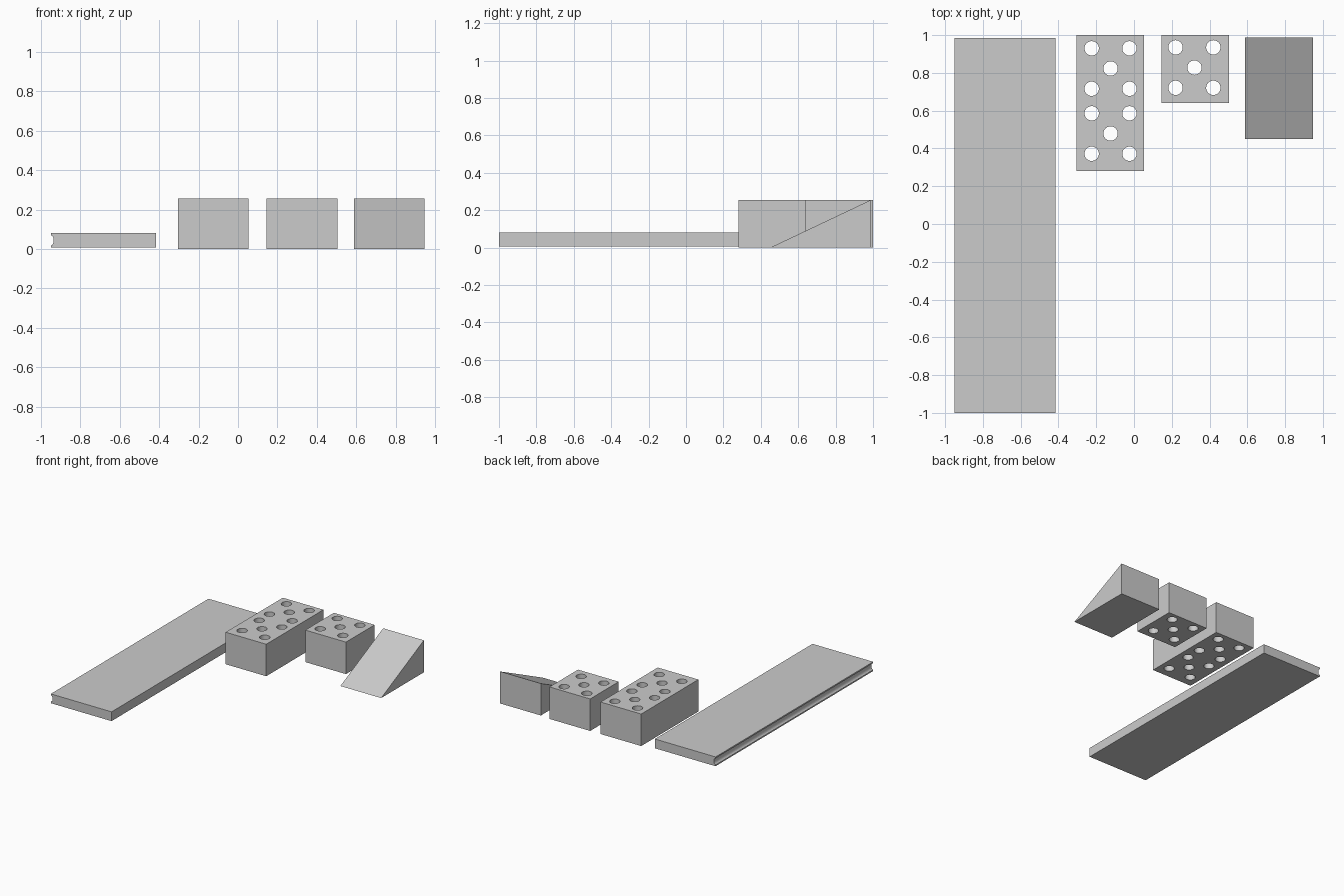
import bpy, math

if "Cube" in bpy.data.objects:
    bpy.data.objects.remove(bpy.data.objects["Cube"])


def prism(name, profile, axis, lo, hi):
    """Extrude a closed 2D profile along x (profile = y,z) or y (profile = x,z)."""
    n = len(profile)
    put = (lambda p, t: (t, p[0], p[1])) if axis == "x" else (lambda p, t: (p[0], t, p[1]))
    verts = [put(p, lo) for p in profile] + [put(p, hi) for p in profile]
    faces = [tuple(range(n)), tuple(reversed(range(n, 2 * n)))]
    faces += [(i, i + n, (i + 1) % n + n, (i + 1) % n) for i in range(n)]
    me = bpy.data.meshes.new(name)
    me.from_pydata(verts, [], faces)
    ob = bpy.data.objects.new(name, me)
    bpy.context.collection.objects.link(ob)
    # consistent outward normals
    bpy.context.view_layer.objects.active = ob
    bpy.ops.object.select_all(action="DESELECT")
    ob.select_set(True)
    bpy.ops.object.mode_set(mode="EDIT")
    bpy.ops.mesh.select_all(action="SELECT")
    bpy.ops.mesh.normals_make_consistent(inside=False)
    bpy.ops.object.mode_set(mode="OBJECT")
    return ob


def drill(ob, holes, radius=0.038):
    """Cut round holes right through a block, then shade their walls smooth."""
    for x, y in holes:
        bpy.ops.mesh.primitive_cylinder_add(vertices=32, radius=radius, depth=0.6,
                                            location=(x, y, 0.127))
        cutter = bpy.context.object
        cutter.name = "hole_cutter"
        cutter.hide_render = True
        mod = ob.modifiers.new("hole", "BOOLEAN")
        mod.operation, mod.solver, mod.object = "DIFFERENCE", "EXACT", cutter
        bpy.context.view_layer.objects.active = ob
        bpy.ops.object.modifier_apply(modifier=mod.name)
        bpy.data.objects.remove(cutter, do_unlink=True)
    bpy.ops.object.select_all(action="DESELECT")
    ob.select_set(True)
    bpy.context.view_layer.objects.active = ob
    bpy.ops.object.shade_smooth_by_angle(angle=math.radians(30))


def block(name, x0, x1, y0, y1, height=0.255):
    return prism(name, [(x0, 0), (x1, 0), (x1, height), (x0, height)], "y", y0, y1)


def five_spots(cx, cy):
    """Quincunx of holes around a centre."""
    return [(cx, cy)] + [(cx + sx * 0.1, cy + sy * 0.107) for sx in (-1, 1) for sy in (-1, 1)]


# Long plank with a rounded groove along its left edge
x0, x1, z0, z1 = -0.95, -0.415, 0.006, 0.08
groove = [(x0 + 0.015 * math.cos(a), 0.043 + 0.026 * math.sin(a))
          for a in (math.pi * (0.5 - i / 12) for i in range(13))]
prism("plank", [(x0, z0), (x1, z0), (x1, z1), (x0, z1)] + groove, "y", -1.0, 0.985)

# Double block with ten holes
double_block = block("double_block", -0.305, 0.053, 0.28, 1.0)
drill(double_block, five_spots(-0.124, 0.823) + five_spots(-0.124, 0.479))

# Single block with five holes
single_block = block("single_block", 0.145, 0.504, 0.64, 1.0)
drill(single_block, five_spots(0.32, 0.828))

# Wedge rising toward the back
prism("wedge", [(0.45, 0), (0.988, 0), (0.988, 0.255)], "x", 0.588, 0.947)
